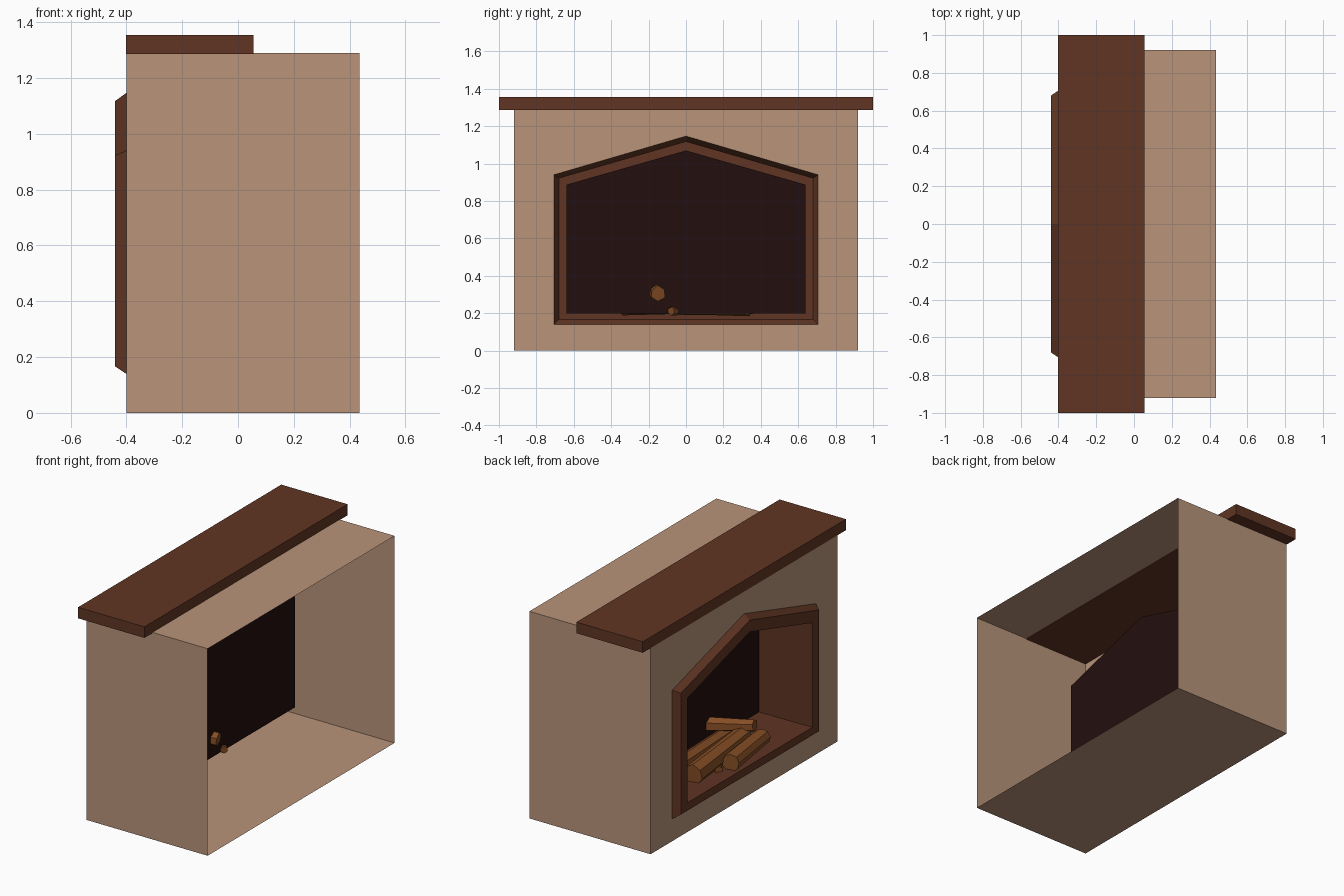
import bpy, bmesh, math, random
from mathutils import Vector

if "Cube" in bpy.data.objects:
    bpy.data.objects.remove(bpy.data.objects["Cube"])

random.seed(4)


def material(name, rgb):
    m = bpy.data.materials.new(name)
    m.diffuse_color = (*rgb, 1)
    m.use_nodes = True
    m.node_tree.nodes["Principled BSDF"].inputs["Base Color"].default_value = m.diffuse_color
    return m


STONE = material("tan stone", (0.48, 0.296, 0.195))
WOOD = material("dark brown wood", (0.117, 0.036, 0.017))
SOOT = material("sooty black", (0.0168, 0.0045, 0.0045))
BARK = material("log brown", (0.235, 0.075, 0.018))


def finish(bm, name, *mats):
    me = bpy.data.meshes.new(name)
    bm.to_mesh(me)
    bm.free()
    for m in mats:
        me.materials.append(m)
    ob = bpy.data.objects.new(name, me)
    bpy.context.collection.objects.link(ob)
    return ob


def gable(x, half, low, shoulder, apex):
    """Pentagon outline of the opening in a plane of constant x."""
    return [(x, -half, low), (x, half, low), (x, half, shoulder),
            (x, 0, apex), (x, -half, shoulder)]


X0, X1, Y, H = -0.40, 0.435, 0.92, 1.29
OUTER = gable(X0, 0.707, 0.14, 0.94, 1.147)

# Surround: thin shell, open at the back, with a gabled hole in the front
bm = bmesh.new()
front = [bm.verts.new((X0, y, z)) for y, z in ((-Y, 0), (Y, 0), (Y, H), (-Y, H))]
back = [bm.verts.new((X1, v.co.y, v.co.z)) for v in front]
hole = [bm.verts.new(p) for p in OUTER]
for i in range(4):
    j = (i + 1) % 4
    bm.faces.new((front[i], back[i], back[j], front[j]))
edges = []
for loop in (front, hole):
    for a, b in zip(loop, loop[1:] + loop[:1]):
        edges.append(bm.edges.get((a, b)) or bm.edges.new((a, b)))
bmesh.ops.triangle_fill(bm, use_beauty=True, use_dissolve=False, edges=edges,
                        normal=(-1, 0, 0))
bm.normal_update()
for f in bm.faces:
    if f.normal.dot(f.calc_center_median() - Vector((0, 0, H / 2))) < 0:
        f.normal_flip()
finish(bm, "fireplace_surround", STONE)

# Frame bevel, frame face and firebox tunnel, closed by a sooty back panel
bm = bmesh.new()
outlines = [OUTER,
            gable(-0.44, 0.68, 0.166, 0.922, 1.118),
            gable(-0.44, 0.615, 0.215, 0.866, 1.045),
            gable(-0.055, 0.64, 0.198, 0.887, 1.07)]
rings = [[bm.verts.new(p) for p in o] for o in outlines]
for r, s in zip(rings, rings[1:]):
    for i in range(5):
        j = (i + 1) % 5
        bm.faces.new((r[i], r[j], s[j], s[i]))
panel = bm.faces.new(rings[-1])
panel.material_index = 1
bmesh.ops.recalc_face_normals(bm, faces=bm.faces[:])
if panel.normal.x > 0:
    bmesh.ops.reverse_faces(bm, faces=bm.faces[:])
finish(bm, "frame_and_firebox", WOOD, SOOT)

# Mantel shelf
bm = bmesh.new()
bmesh.ops.create_cube(bm, size=1)
for v in bm.verts:
    v.co.x = 0.055 if v.co.x > 0 else -0.402
    v.co.y *= 2.0
    v.co.z = 1.355 if v.co.z > 0 else 1.286
finish(bm, "mantel_shelf", WOOD)


def log(name, a, b, radius, sides):
    """Slightly irregular low-poly log between two points."""
    a, b = Vector(a), Vector(b)
    bm = bmesh.new()
    bmesh.ops.create_cone(bm, cap_ends=True, segments=sides, radius1=radius,
                          radius2=radius * 0.92, depth=(b - a).length)
    for v in bm.verts:
        k = random.uniform(0.92, 1.08)
        v.co.x *= k
        v.co.y *= k
    ob = finish(bm, name, BARK)
    ob.rotation_mode = 'QUATERNION'
    ob.rotation_quaternion = (b - a).to_track_quat('Z', 'Y')
    ob.location = (a + b) / 2
    return ob


# Logs and kindling
LOGS = [("front_log", (-0.385, 0.11, 0.255), (-0.33, -0.28, 0.255), 0.055, 9),
        ("large_log", (-0.30, 0.36, 0.255), (-0.26, -0.20, 0.28), 0.062, 7),
        ("back_log", (-0.15, 0.32, 0.24), (-0.12, -0.32, 0.24), 0.05, 7),
        ("top_log", (-0.03, -0.15, 0.305), (-0.32, -0.22, 0.345), 0.042, 6),
        ("kindling_a", (-0.345, 0.17, 0.22), (-0.04, -0.08, 0.21), 0.025, 6),
        ("kindling_b", (-0.33, -0.34, 0.215), (-0.12, -0.08, 0.22), 0.025, 6),
        ("kindling_c", (-0.22, 0.34, 0.205), (-0.34, -0.05, 0.215), 0.022, 6)]
for args in LOGS:
    log(*args)
